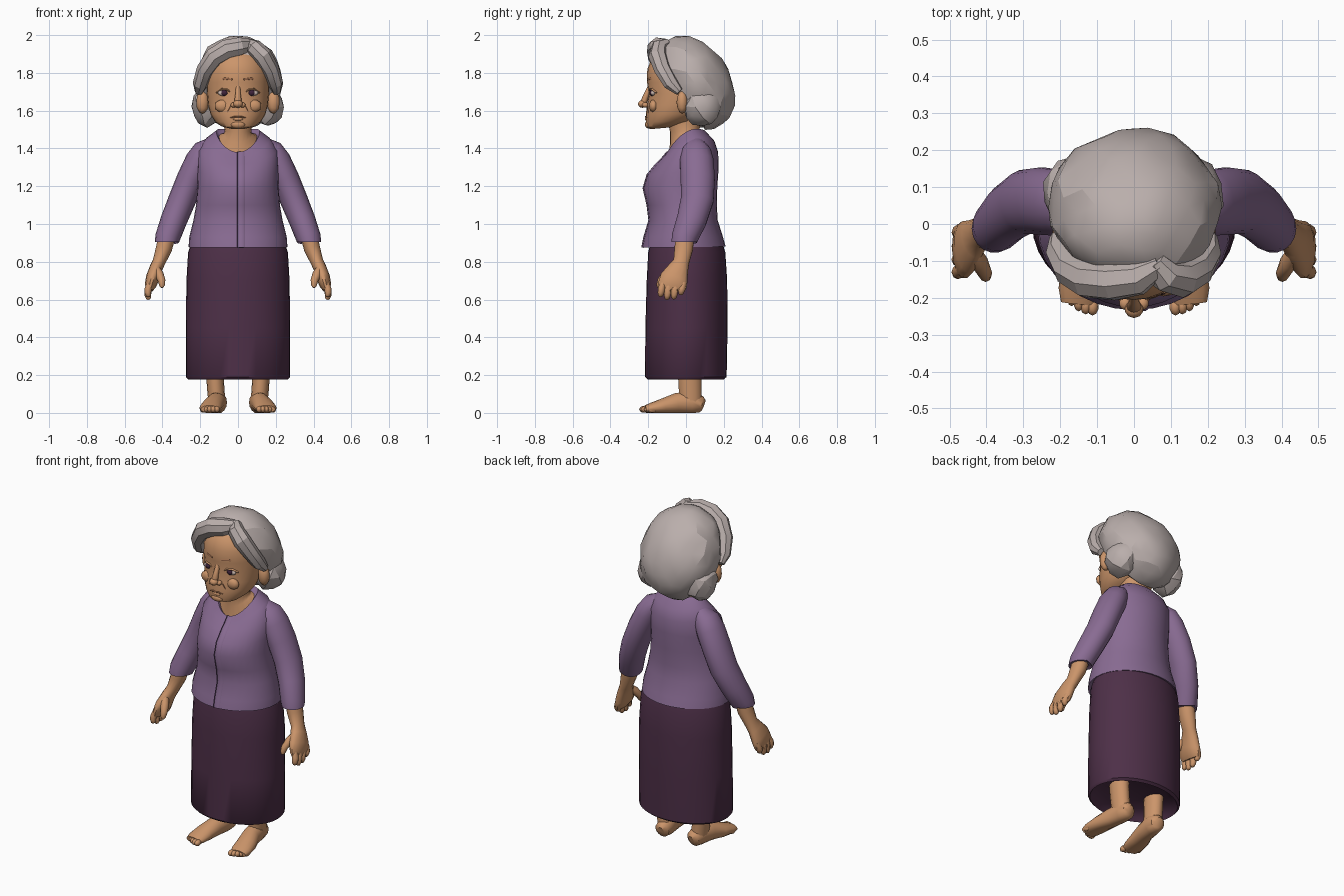
import bpy, bmesh, math, random
from mathutils import Vector

random.seed(4)


def material(name, *rgb):
    m = bpy.data.materials.new(name)
    m.diffuse_color = (*rgb, 1)
    return m


SKIN = material("warm skin", 0.60, 0.30, 0.145)
FOLD = material("skin fold", 0.34, 0.15, 0.075)
BLOUSE = material("lilac blouse", 0.25, 0.148, 0.29)
SEAM = material("dark seam", 0.09, 0.05, 0.11)
SKIRT = material("plum skirt", 0.075, 0.029, 0.064)
HAIR = material("grey hair", 0.49, 0.425, 0.41)
WHITE = material("eye white", 0.62, 0.50, 0.45)
IRIS = material("eye plum", 0.05, 0.018, 0.045)


def finish(name, bm, mat, angle=45):
    bmesh.ops.recalc_face_normals(bm, faces=bm.faces)
    me = bpy.data.meshes.new(name)
    bm.to_mesh(me)
    bm.free()
    me.materials.append(mat)
    me.shade_smooth()
    me.set_sharp_from_angle(angle=math.radians(angle))
    ob = bpy.data.objects.new(name, me)
    bpy.context.collection.objects.link(ob)
    return ob


def skin_rings(bm, rings):
    rings = [[bm.verts.new(p) for p in r] for r in rings]
    n = len(rings[0])
    for a, b in zip(rings, rings[1:]):
        for i in range(n):
            j = (i + 1) % n
            bm.faces.new((a[i], a[j], b[j], b[i]))
    bm.faces.new(rings[0])
    bm.faces.new(rings[-1])


def loft(name, rows, mat, n=28, angle=45):
    """Rows: half width, front y, front z, back y, back z, lift at the sides."""
    bm = bmesh.new()
    rings = []
    for rx, yf, zf, yb, zb, lift in rows:
        ring = []
        for i in range(n):
            t = 2 * math.pi * i / n
            c, s = math.cos(t), math.sin(t)
            ring.append((rx * s, (yf + yb) / 2 + (yf - yb) / 2 * c,
                         (zf + zb) / 2 + (zf - zb) / 2 * c + lift * s * s))
        rings.append(ring)
    skin_rings(bm, rings)
    return finish(name, bm, mat, angle)


def tube(name, path, mat, s=1, ref=(0, 1, 0), n=12, floor=None, angle=45):
    """Path: x, y, z, first radius, second radius; s mirrors in x."""
    bm = bmesh.new()
    pts = [Vector((s * p[0], p[1], p[2])) for p in path]
    rings = []
    for i, (p, row) in enumerate(zip(pts, path)):
        d = (pts[min(i + 1, len(pts) - 1)] - pts[max(i - 1, 0)]).normalized()
        a = Vector(ref).cross(d).normalized()
        b = d.cross(a)
        ring = []
        for k in range(n):
            t = 2 * math.pi * k / n
            v = p + a * row[3] * math.cos(t) + b * row[-1] * math.sin(t)
            if floor is not None:
                v.z = max(v.z, floor)
            ring.append(v)
        rings.append(ring)
    skin_rings(bm, rings)
    return finish(name, bm, mat, angle)


def ball(name, c, r, mat, sub=2, shape=None, angle=45):
    bm = bmesh.new()
    bmesh.ops.create_icosphere(bm, subdivisions=sub, radius=1)
    for v in bm.verts:
        v.co = Vector(c) + Vector([a * b for a, b in zip(v.co, r)])
        if shape:
            v.co = shape(v.co)
    return finish(name, bm, mat, angle)


# Skirt, with a recessed underside
loft("skirt", [(.20, -.15, .23, .15, .23, 0), (.25, -.19, .20, .19, .20, 0),
               (.265, -.205, .178, .20, .178, 0), (.276, -.217, .19, .215, .19, 0),
               (.276, -.215, .45, .22, .45, 0), (.273, -.208, .70, .218, .70, 0),
               (.264, -.20, .85, .208, .85, 0), (.245, -.185, .91, .19, .91, 0)], SKIRT, 36)

# Blouse body with a dipped neckline
FRONT = [(.235, -.21, .885, .19, .885, 0), (.262, -.233, .875, .21, .88, 0),
         (.258, -.222, .93, .196, .93, 0), (.236, -.195, 1.02, .168, 1.02, 0),
         (.222, -.205, 1.10, .163, 1.10, 0), (.215, -.226, 1.19, .166, 1.20, 0),
         (.214, -.205, 1.26, .173, 1.30, 0), (.21, -.16, 1.315, .17, 1.38, .045),
         (.17, -.125, 1.35, .15, 1.44, .055), (.115, -.10, 1.38, .10, 1.495, .05)]
loft("blouse", FRONT + [(.10, -.085, 1.365, .085, 1.485, .04)], BLOUSE, 32)

# Front opening: raised strip with a dark seam
strip = [(.018, r[1] + .002, r[2]) for r in FRONT[1:]]
tube("blouse_placket", [(*p, .02, .006) for p in strip], BLOUSE, n=8)
tube("placket_seam", [(p[0] - .02, p[1] - .001, p[2], .003, .005) for p in strip], SEAM, n=6)

# Neck
loft("neck", [(.108, -.092, 1.35, .09, 1.46, .03), (.10, -.088, 1.385, .08, 1.475, .035),
              (.078, -.085, 1.43, .07, 1.48, .02), (.07, -.085, 1.49, .07, 1.49, 0),
              (.08, -.10, 1.56, .08, 1.56, 0)], SKIN, 20)

# Head
loft("head", [(.045, -.188, 1.502, -.08, 1.512, 0), (.09, -.207, 1.512, -.04, 1.525, 0),
              (.122, -.213, 1.54, .03, 1.545, 0), (.145, -.212, 1.58, .08, 1.58, 0),
              (.158, -.208, 1.63, .11, 1.63, 0), (.164, -.196, 1.69, .12, 1.69, 0),
              (.166, -.206, 1.75, .12, 1.75, 0), (.16, -.205, 1.82, .11, 1.82, 0),
              (.14, -.18, 1.88, .09, 1.88, 0), (.08, -.12, 1.93, .05, 1.93, 0)], SKIN, 28)

# Nose and mouth
tube("nose_bridge", [(0, -.19, 1.73, .012, .012), (0, -.207, 1.69, .014, .014),
                     (0, -.225, 1.645, .02, .018), (0, -.22, 1.62, .016, .012)], SKIN)
ball("nose_tip", (0, -.23, 1.636), (.026, .025, .021), SKIN)
tube("mouth", [(-.04, -.203, 1.562, .005, .003), (-.018, -.211, 1.569, .005, .004),
               (0, -.213, 1.567, .005, .004), (.018, -.211, 1.569, .005, .004),
               (.04, -.203, 1.562, .005, .003)], FOLD, ref=(0, 0, 1), n=8)
ball("lower_lip", (0, -.207, 1.556), (.028, .011, .01), SKIN)
ball("chin", (0, -.198, 1.527), (.04, .02, .022), SKIN)

for s, side in ((-1, "right"), (1, "left")):
    # Face details
    ball(side + "_nostril", (s * .024, -.215, 1.63), (.016, .018, .014), SKIN)
    ball(side + "_cheek", (s * .08, -.172, 1.625), (.045, .024, .035), SKIN)
    ball(side + "_eye_white", (s * .074, -.174, 1.694), (.034, .013, .017), WHITE)
    ball(side + "_iris", (s * .072, -.179, 1.695), (.019, .014, .018), IRIS)
    tube(side + "_eyelid", [(.036, -.186, 1.697, .006, .004), (.058, -.187, 1.713, .009, .006),
                            (.085, -.178, 1.713, .009, .006), (.112, -.156, 1.695, .007, .004)],
         SKIN, s, (0, 0, 1), 8)
    tube(side + "_brow", [(.03, -.202, 1.765, .004, .005), (.07, -.187, 1.77, .006, .007),
                          (.12, -.143, 1.75, .005, .004)], FOLD, s, (0, 0, 1), 8)
    tube(side + "_smile_fold", [(.038, -.202, 1.622, .004), (.053, -.196, 1.595, .005),
                                (.055, -.196, 1.57, .003)], FOLD, s, n=6)
    ball(side + "_ear", (s * .188, -.02, 1.645), (.034, .03, .062), SKIN)

    # Sleeve and cuff
    tube(side + "_sleeve", [(.13, .05, 1.42, .045, .05), (.175, .053, 1.385, .066, .08),
                            (.205, .057, 1.335, .074, .09), (.25, .062, 1.24, .074, .092),
                            (.295, .06, 1.13, .073, .088), (.34, .03, 1.02, .07, .08),
                            (.374, -.008, .925, .066, .07), (.378, -.012, .905, .062, .066),
                            (.374, -.008, .92, .05, .05)], BLOUSE, s, n=18)
    # Forearm and palm
    tube(side + "_forearm_and_palm",
         [(.375, -.005, .94, .045, .05), (.392, -.012, .87, .043, .05),
          (.418, -.025, .80, .034, .043), (.435, -.04, .765, .034, .055),
          (.452, -.062, .715, .036, .075), (.463, -.072, .675, .031, .078),
          (.468, -.075, .65, .018, .068)], SKIN, s, n=14)
    # Fingers and thumb
    for i, (y, tip) in enumerate([(-.13, .615), (-.096, .60), (-.06, .603), (-.022, .625)]):
        tube(f"{side}_finger_{i + 1}",
             [(.465, y + .01, .69, .017), (.476, y, .655, .019), (.477, y - .003, tip + .02, .017),
              (.473, y - .005, tip + .005, .013), (.471, y - .005, tip, .006)], SKIN, s, n=8)
    tube(side + "_thumb", [(.438, -.07, .77, .02), (.418, -.105, .735, .024),
                           (.404, -.132, .70, .02), (.402, -.143, .675, .015),
                           (.403, -.146, .663, .007)], SKIN, s, n=8)

    # Leg, foot and toes
    tube(side + "_leg", [(.125, .02, .32, .055, .065), (.122, .02, .20, .046, .064),
                         (.118, .022, .13, .046, .062), (.112, .025, .06, .045, .06)],
         SKIN, s, n=14)
    tube(side + "_foot",
         [(.102, .093, .04, .02, .03), (.104, .08, .045, .042, .045),
          (.108, .03, .055, .05, .06), (.12, -.05, .05, .05, .055),
          (.138, -.12, .035, .058, .042), (.147, -.18, .025, .058, .03),
          (.15, -.215, .02, .048, .02)], SKIN, s, (0, 0, 1), 16, floor=0)
    for i in range(5):
        ball(f"{side}_toe_{i + 1}", (s * (.112 + .019 * i), -.224 + .004 * i * i * .7, .019),
             (.016 - .001 * i, .024, .018), SKIN)


# Hair cap: leaned back below, forward above, cut away around the face
LINE = [(1.45, .12), (1.50, .10), (1.60, .03), (1.73, -.06), (1.85, -.17), (1.90, -.30), (2.1, -.4)]


def hair_shape(p):
    k = (p.z - 1.75) / .25
    p.y -= (.075 if k > 0 else .06) * k
    p += Vector([random.uniform(-.007, .007) for _ in range(3)])
    p.z = min(p.z, 1.995)
    for (z0, y0), (z1, y1) in zip(LINE, LINE[1:]):
        if z0 <= p.z < z1:
            p.y = max(p.y, y0 + (y1 - y0) * (p.z - z0) / (z1 - z0))
    return p


ball("hair_cap", (0, .05, 1.75), (.232, .198, .25), HAIR, 3, hair_shape, 22)

# Side lobes behind the ears
for s, side in ((-1, "right"), (1, "left")):
    ball(side + "_hair_lobe", (s * .16, .085, 1.62), (.085, .10, .105), HAIR, 2,
         lambda p: p + Vector([random.uniform(-.006, .006) for _ in range(3)]), 22)

# Swept fringe rolls on both sides of the parting
tube("left_fringe", [(.055, -.10, 1.955, .03), (.085, -.14, 1.935, .045), (.13, -.15, 1.89, .05),
                     (.172, -.125, 1.82, .045), (.198, -.08, 1.745, .04),
                     (.205, -.035, 1.70, .022)], HAIR, n=8, angle=25)
tube("right_fringe", [(.07, -.11, 1.95, .03), (.01, -.145, 1.94, .05), (-.06, -.155, 1.925, .054),
                      (-.125, -.15, 1.885, .052), (-.175, -.122, 1.815, .046),
                      (-.20, -.075, 1.74, .04), (-.207, -.035, 1.70, .022)],
     HAIR, ref=(0, 1, .3), n=8, angle=25)
